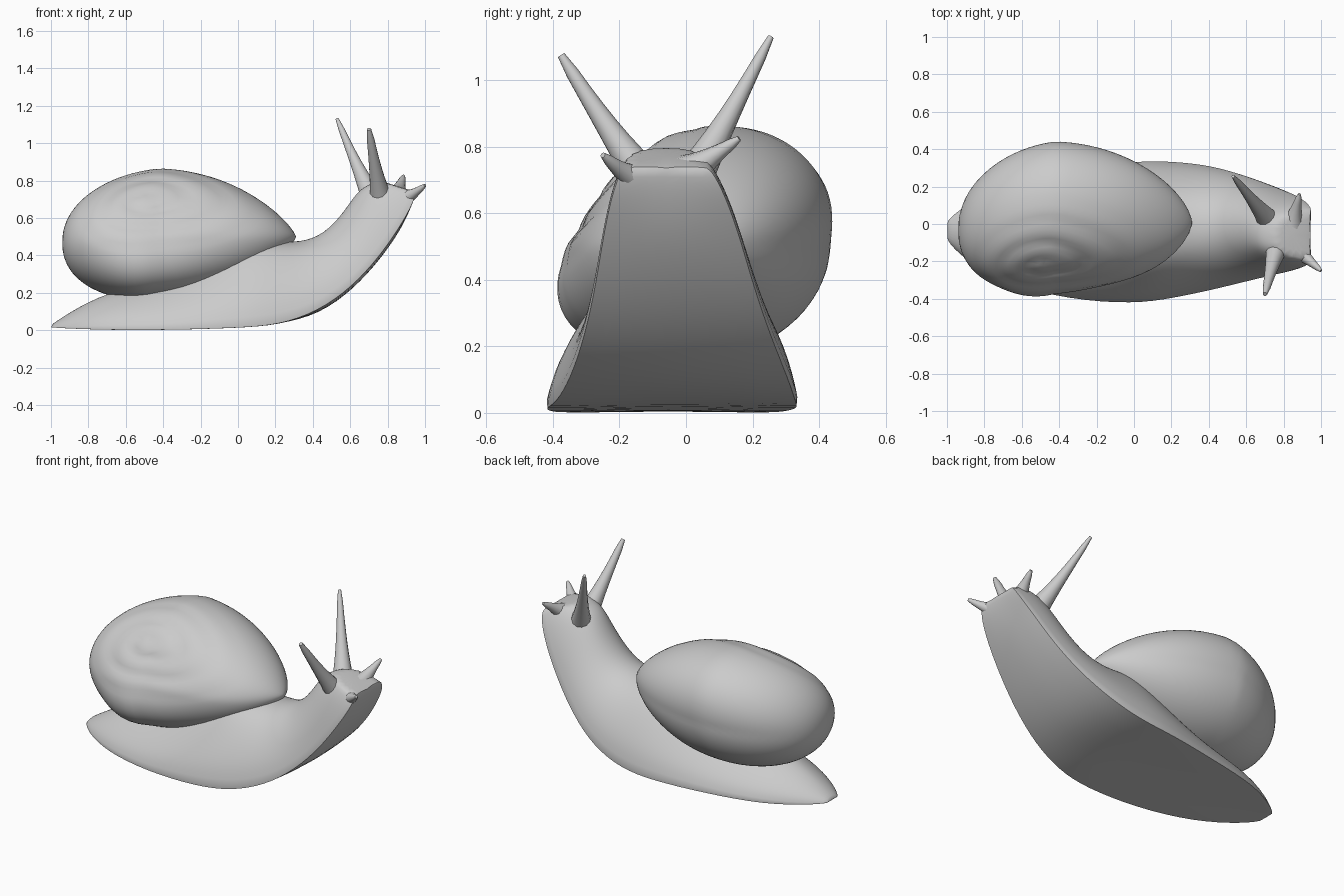
import bpy, bmesh, math
from mathutils import Vector

cube = bpy.data.objects.get("Cube")
if cube:
    bpy.data.objects.remove(cube, do_unlink=True)

grey = bpy.data.materials.new("plain grey")
grey.use_nodes = True
grey.diffuse_color = (0.6, 0.6, 0.6, 1)
grey.node_tree.nodes["Principled BSDF"].inputs["Base Color"].default_value = (0.6, 0.6, 0.6, 1)


def finish(name, bm, angle=60, levels=0):
    bmesh.ops.recalc_face_normals(bm, faces=bm.faces)
    mesh = bpy.data.meshes.new(name)
    bm.to_mesh(mesh)
    bm.free()
    mesh.materials.append(grey)
    for face in mesh.polygons:
        face.use_smooth = True
    mesh.set_sharp_from_angle(angle=math.radians(angle))
    obj = bpy.data.objects.new(name, mesh)
    bpy.context.collection.objects.link(obj)
    if levels:
        sub = obj.modifiers.new("smooth", "SUBSURF")
        sub.levels = sub.render_levels = levels
    return obj


def loft(bm, rings):
    """Bridge closed rings of points and cap both ends."""
    rows = [[bm.verts.new(p) for p in ring] for ring in rings]
    n = len(rows[0])
    for a, b in zip(rows, rows[1:]):
        for i in range(n):
            bm.faces.new((a[i], a[(i + 1) % n], b[(i + 1) % n], b[i]))
    bm.faces.new(rows[0])
    bm.faces.new(rows[-1])
    return rows


# Body: sole x, sole z, back x, back z, middle y, half width, taper, skirt
stations = [
    (-1.0, .015, -.99, .035, -.035, .05, 1, 0),
    (-.93, .01, -.91, .09, -.045, .13, 1.1, 0),
    (-.7, 0, -.7, .21, -.05, .27, 1.2, .15),
    (-.35, 0, -.35, .28, -.06, .35, 1, .25),
    (0, .01, 0, .46, -.045, .39, .7, .27),
    (.22, .025, .15, .49, -.03, .37, .75, .2),
    (.43, .1, .3, .47, -.02, .335, .9, .12),
    (.61, .23, .43, .5, -.025, .285, 1, .05),
    (.755, .39, .53, .59, -.035, .24, .95, 0),
    (.865, .55, .6, .69, -.045, .205, .9, 0),
    (.94, .68, .66, .77, -.055, .165, .8, 0),
    (.95, .74, .76, .8, -.06, .13, .7, 0),
]
ARC = 12
rings = []
for sx, sz, tx, tz, yc, w, taper, skirt in stations:
    sole, back = Vector((sx, yc, sz)), Vector((tx, yc, tz))
    ring = []
    for i in range(ARC + 1):
        t = math.pi * i / ARC
        c = math.cos(t)
        # A rounded flank that flares into a skirt along the foot
        flank = (1 - skirt) * abs(c) ** taper + skirt * abs(c) ** 6
        side = math.copysign(flank, c) * w
        ring.append(sole.lerp(back, math.sin(t)) + Vector((0, side, 0)))
    ring.append(sole.lerp(back, -.06 if .3 < sx < .9 else .02))   # belly of the neck
    rings.append(ring)
bm = bmesh.new()
rows = loft(bm, rings)
crease = bm.edges.layers.float.new("crease_edge")
for a, b in zip(rows, rows[1:]):           # keep the rim of the foot crisp
    for i in (0, ARC):
        bm.edges.get((a[i], b[i]))[crease] = .7
for row in (rows[0], rows[-1]):
    for i in range(len(row)):
        bm.edges.get((row[i], row[(i + 1) % len(row)]))[crease] = .4
finish("body", bm, 80, 2)

# Shell: a tapered ovoid whose pole carries a shallow spiral groove
bm = bmesh.new()
bmesh.ops.create_uvsphere(bm, u_segments=64, v_segments=48, radius=1)
spire = Vector((-.12, -.75, .6)).normalized()
last_whorl = Vector((-.2, -.8, -.56)).normalized()
hollow = Vector((0, -.96, .29)).normalized()
turn = Vector((0, 0, 1)).rotation_difference(spire)
for v in bm.verts:
    polar = math.acos(max(-1, min(1, v.co.z)))
    around = math.atan2(v.co.y, v.co.x) / math.tau
    d = turn @ v.co
    # Spiral relief: whorls step down as they wind away from the apex
    whorl = (polar / .32 - around) % 1
    fade = max(0, 1 - polar / 1.05) * min(1, polar / .3)
    relief = 1 - .05 * fade * (2 * whorl - 1) ** 2
    # The last whorl swells low at the front, below a flatter flank
    relief += .17 * max(0, d.dot(last_whorl)) ** 8 - .12 * max(0, d.dot(hollow)) ** 4
    # Blunt at the rear, drawn out to a lip over the neck
    cross = max(.01, math.sqrt(max(0, 1 - d.x ** 2)))
    wide = cross ** (.25 if d.x > 0 else -.08)
    high = cross ** (.55 if d.x > 0 else -.08)
    x = d.x * (.73 if d.x > 0 else .52)
    y = .03 + (.12 * x if x < 0 else -.03 * x) + .07 * max(0, d.z) * cross
    z = .515 + (.09 * x if x < 0 else -.02 * x)
    v.co = Vector((-.42 + x, y + d.y * .405 * wide * relief,
                   z + d.z * .35 * high * relief))
finish("shell", bm, 50)


# Eye stalks and feelers: tapering tubes with a flared root
def tentacle(name, base, tip, root, end, bend=(0, 0, 0)):
    base, tip, bend = Vector(base), Vector(tip), Vector(bend)
    axis = tip - base
    quat = axis.to_track_quat("Z", "Y")
    rings = []
    for k in range(9):
        t = k / 8
        radius = end + (root - end) * (.55 * (1 - t) + .45 * (1 - t) ** 3)
        if k == 8:
            radius = end * .7
        centre = base + axis * t + bend * math.sin(math.pi * t)
        rings.append([centre + quat @ Vector((radius * math.cos(a), radius * math.sin(a), 0))
                      for a in (math.tau * j / 12 for j in range(12))])
    bm = bmesh.new()
    loft(bm, rings)
    finish(name, bm)


tentacle("back_eye_stalk", (.735, 0, .67), (.53, .255, 1.13), .07, .013, (0, 0, -.01))
tentacle("front_eye_stalk", (.77, -.1, .67), (.7, -.375, 1.075), .07, .017, (0, 0, -.01))
tentacle("front_feeler", (.85, -.12, .69), (1.0, -.25, .775), .07, .012, (0, 0, -.01))
tentacle("back_feeler", (.845, -.01, .71), (.885, .16, .825), .07, .012)
